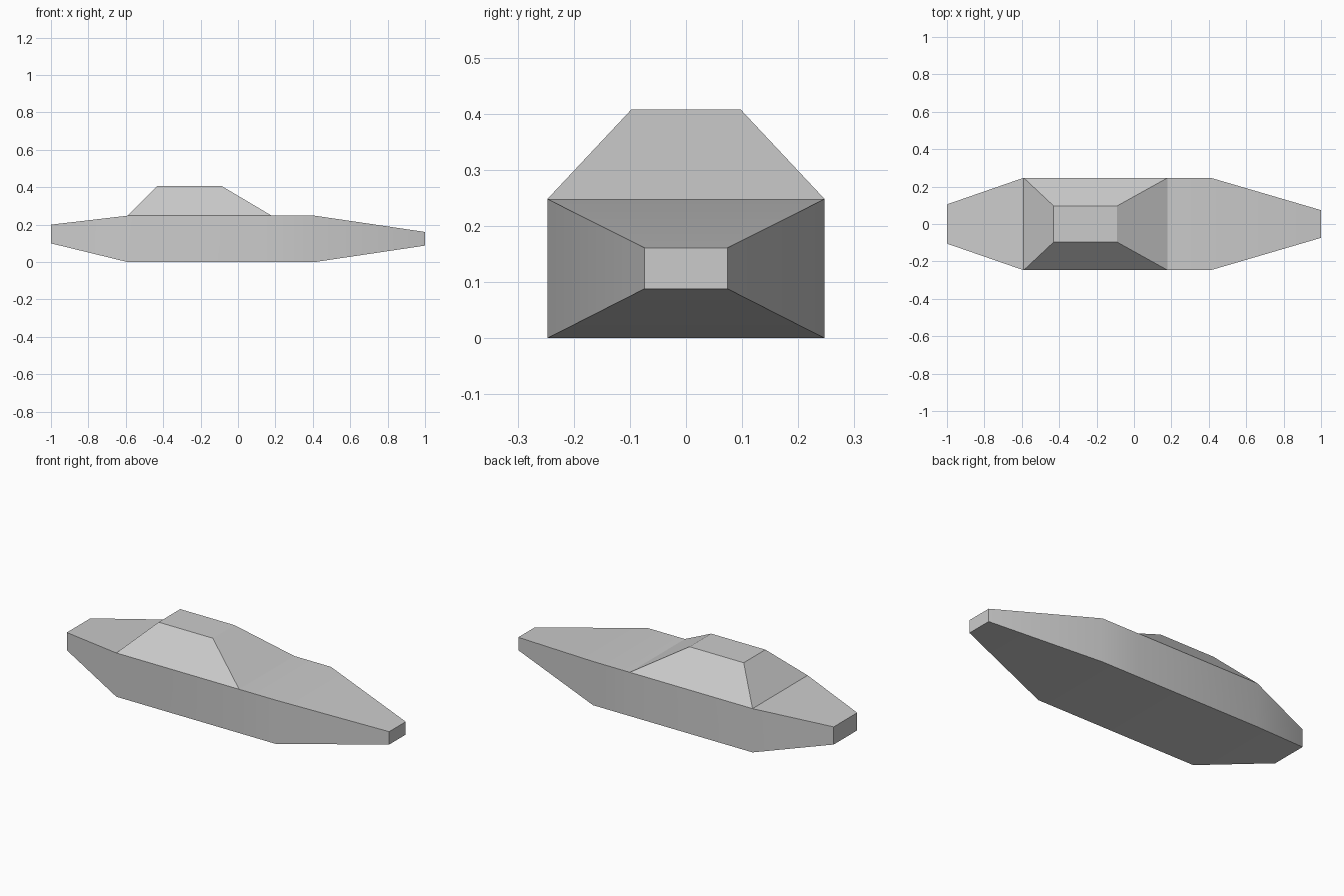
import bpy
import bmesh
import math

cube = bpy.data.objects.get("Cube")
if cube:
    bpy.data.objects.remove(cube, do_unlink=True)

# Single body colour
grey = bpy.data.materials.new("light grey")
grey.use_nodes = True
colour = (0.6, 0.6, 0.6, 1.0)
grey.diffuse_color = colour
grey.node_tree.nodes["Principled BSDF"].inputs["Base Color"].default_value = colour

# Hull stations: x, half width, bottom, top
BEAM, DECK = 0.247, 0.248
stations = [
    (-1.0, 0.105, 0.10, 0.20),
    (-0.59, BEAM, 0.0, DECK),
    (0.18, BEAM, 0.0, DECK),
    (0.41, BEAM, 0.0, DECK),
    (1.0, 0.074, 0.088, 0.161),
]

bm = bmesh.new()


def ring(x, half, low, high):
    corners = ((-half, low), (half, low), (half, high), (-half, high))
    return [bm.verts.new((x, y, z)) for y, z in corners]


# Hull skin and end caps
rings = [ring(*s) for s in stations]
top_faces = []
for a, b in zip(rings, rings[1:]):
    for i in range(4):
        j = (i + 1) % 4
        face = bm.faces.new((a[i], a[j], b[j], b[i]))
        if i == 2:
            top_faces.append(face)
bm.faces.new(rings[0])
bm.faces.new(rings[-1])

# Cabin raised from the middle deck panel, with sloping sides
cabin = bmesh.ops.extrude_discrete_faces(bm, faces=[top_faces[1]])["faces"][0]
middle_x = cabin.calc_center_median().x
for v in cabin.verts:
    v.co.x = -0.43 if v.co.x < middle_x else -0.09
    v.co.y = math.copysign(0.097, v.co.y)
    v.co.z = 0.408

bmesh.ops.recalc_face_normals(bm, faces=bm.faces)
mesh = bpy.data.meshes.new("hull_with_cabin")
bm.to_mesh(mesh)
bm.free()
mesh.materials.append(grey)

hull = bpy.data.objects.new("hull_with_cabin", mesh)
bpy.context.collection.objects.link(hull)

# Soft bends along the hull, crisp corners elsewhere
bpy.ops.object.select_all(action="DESELECT")
hull.select_set(True)
bpy.context.view_layer.objects.active = hull
bpy.ops.object.shade_smooth_by_angle(angle=math.radians(28))
